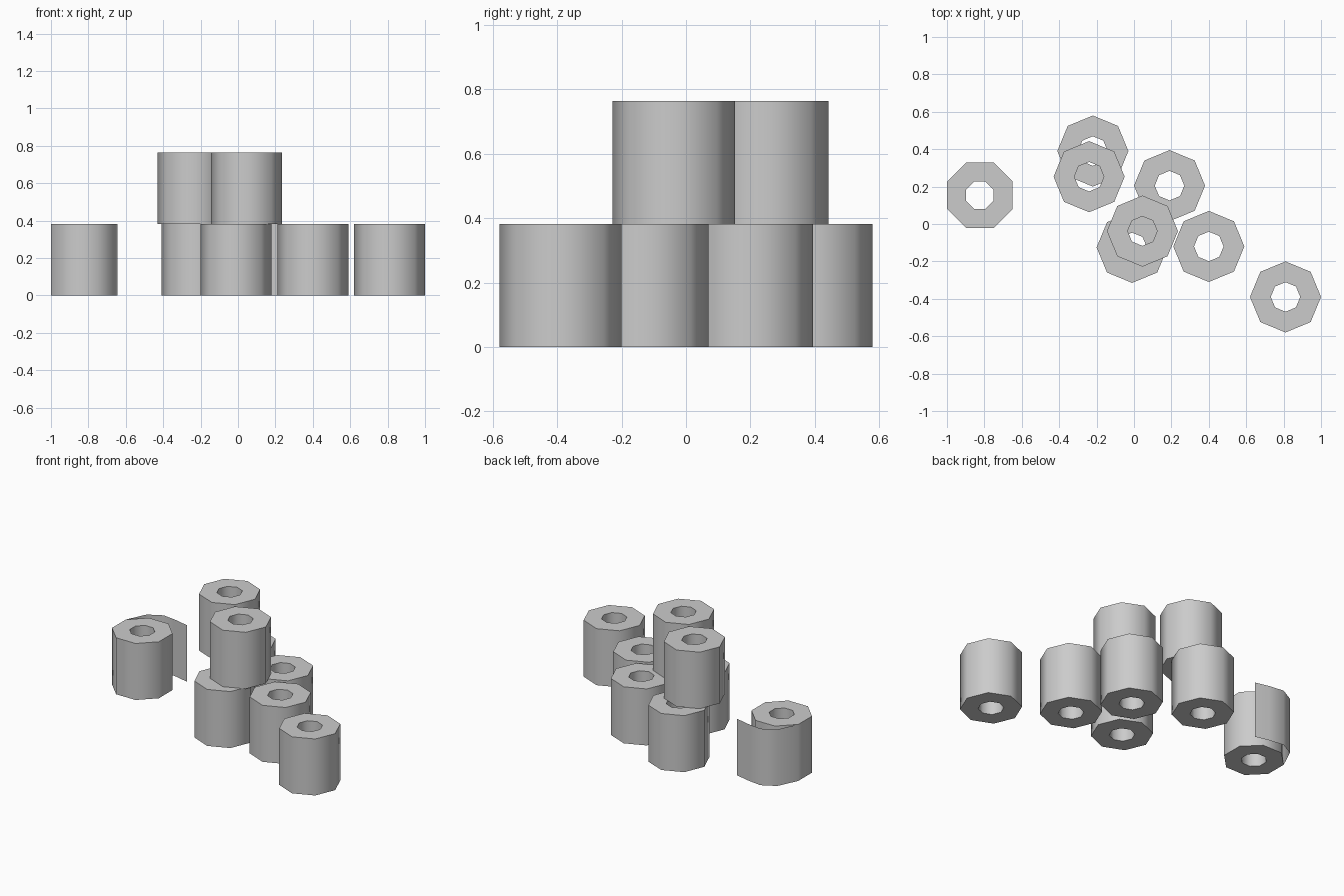
import bpy, bmesh, math

if "Cube" in bpy.data.objects:
    bpy.data.objects.remove(bpy.data.objects["Cube"])

R, HOLE, H = 0.19, 0.079, 0.382


def finish(name, bm, loc):
    me = bpy.data.meshes.new(name)
    bm.to_mesh(me)
    bm.free()
    ob = bpy.data.objects.new(name, me)
    ob.location = loc
    bpy.context.collection.objects.link(ob)
    bpy.ops.object.select_all(action='DESELECT')
    ob.select_set(True)
    bpy.context.view_layer.objects.active = ob
    bpy.ops.object.shade_smooth_by_angle(angle=math.radians(60))
    return ob


def roll(name, loc, turn=0.0):
    """Eight-sided roll with a hole through its core."""
    bm = bmesh.new()

    def ring(r, z):
        return [bm.verts.new((r * math.cos(turn + i * math.pi / 4),
                              r * math.sin(turn + i * math.pi / 4), z)) for i in range(8)]

    loops = [ring(R, 0), ring(R, H), ring(HOLE, H), ring(HOLE, 0)]
    for k in range(4):
        a, b = loops[k], loops[(k + 1) % 4]
        for i in range(8):
            j = (i + 1) % 8
            bm.faces.new((a[i], a[j], b[j], b[i]))
    return finish(name, bm, loc)


# Rolls standing on the floor
for n, (x, y) in enumerate([(-0.22, 0.39), (0.19, 0.205), (-0.01, -0.125),
                            (0.40, -0.12), (0.81, -0.39)], 1):
    roll(f"floor_roll_{n}", (x, y, 0))

# Rolls stacked on top
for n, (x, y) in enumerate([(-0.24, 0.253), (0.045, -0.038)], 1):
    roll(f"stacked_roll_{n}", (x, y, H))

# Partly unwound roll, turned half a side
spot = (-0.824, 0.154, 0)
roll("unwound_roll", spot, math.pi / 8)

# Loose sheet peeling off the unwound roll
bm = bmesh.new()
path = [(-0.176, 0.073), (-0.112, 0.208), (-0.02, 0.258), (0.08, 0.245), (0.179, 0.222)]
pairs = [(bm.verts.new((x, y, 0)), bm.verts.new((x, y, H))) for x, y in path]
for (a, b), (c, d) in zip(pairs, pairs[1:]):
    bm.faces.new((a, b, d, c))
finish("loose_sheet", bm, spot)
